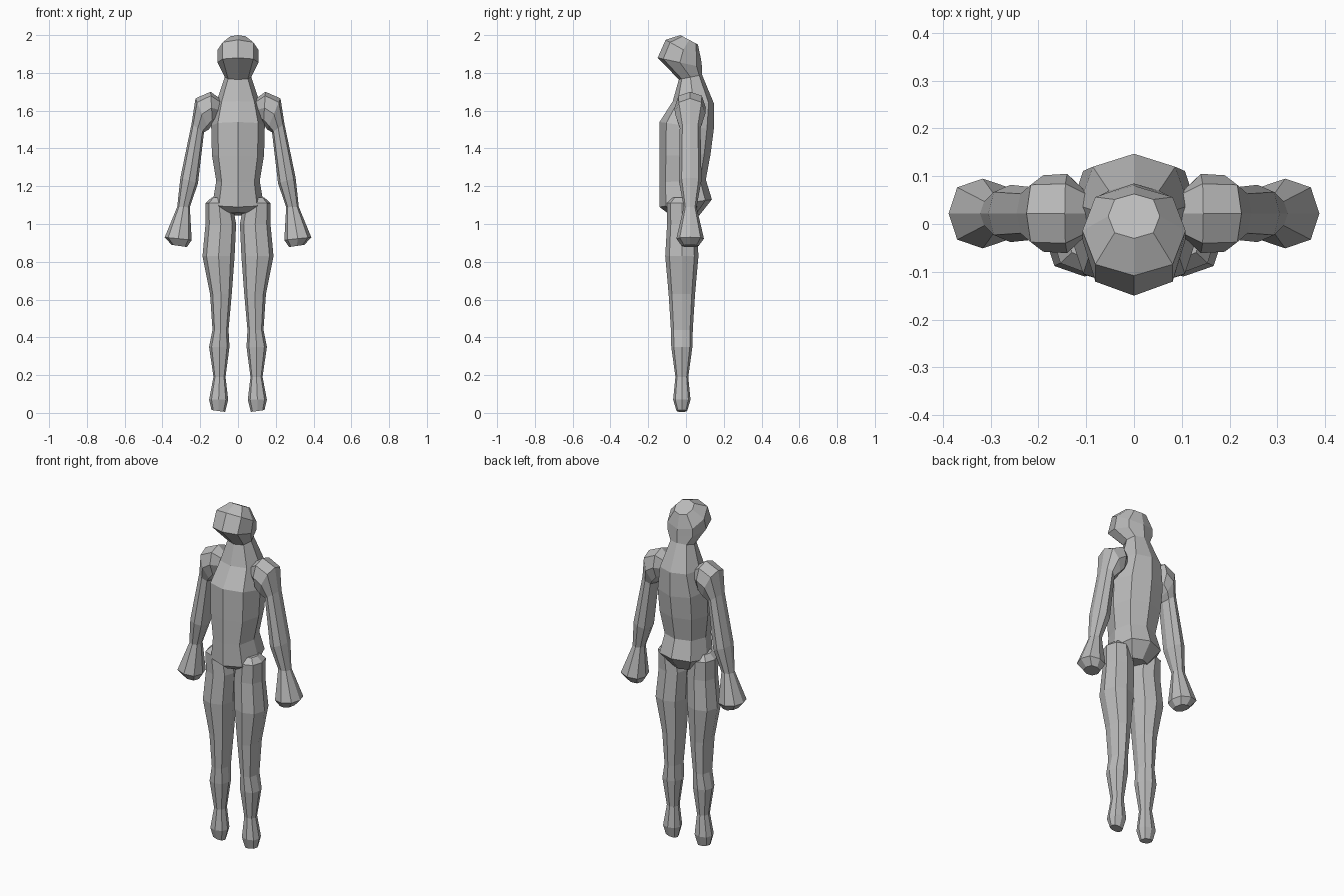
import bpy, bmesh
from math import sin, cos, pi
from mathutils import Vector

if "Cube" in bpy.data.objects:
    bpy.data.objects.remove(bpy.data.objects["Cube"])

grey = bpy.data.materials.new("clay grey")
grey.use_nodes = True
grey.diffuse_color = (0.5, 0.5, 0.5, 1)
grey.node_tree.nodes["Principled BSDF"].inputs["Base Color"].default_value = (0.5, 0.5, 0.5, 1)


def loft(name, rings, to_world, square=1.06):
    """Skin eight-sided rings; each ring is (u0, z0, u1, z1, half_width)."""
    bm = bmesh.new()
    loops = []
    for u0, z0, u1, z1, half in rings:
        mid = Vector(((u0 + u1) / 2, (z0 + z1) / 2))
        arm = Vector((u0, z0)) - mid
        loop = []
        for i in range(8):
            k = square if i % 2 else 1
            p = mid + arm * cos(i * pi / 4) * k
            loop.append(bm.verts.new(to_world(p.x, half * sin(i * pi / 4) * k, p.y)))
        loops.append(loop)
    for a, b in zip(loops, loops[1:]):
        for i in range(8):
            j = (i + 1) % 8
            bm.faces.new((a[i], a[j], b[j], b[i]))
    bm.faces.new(loops[0])
    bm.faces.new(loops[-1])
    bmesh.ops.recalc_face_normals(bm, faces=bm.faces)
    mesh = bpy.data.meshes.new(name)
    bm.to_mesh(mesh)
    bm.free()
    mesh.materials.append(grey)
    obj = bpy.data.objects.new(name, mesh)
    bpy.context.collection.objects.link(obj)


# Torso, neck and head: front (y, z), back (y, z), half width
body = [
    (-.10, 1.06, .07, 1.045, .07),
    (-.14, 1.09, .137, 1.13, .135),
    (-.14, 1.22, .105, 1.235, .115),
    (-.14, 1.36, .13, 1.37, .138),
    (-.14, 1.54, .147, 1.50, .142),
    (-.07, 1.65, .147, 1.64, .115),
    (-.038, 1.765, .085, 1.79, .07),
    (-.15, 1.88, .085, 1.83, .108),
    (-.108, 1.975, .08, 1.87, .108),
    (-.03, 2.0, .063, 1.95, .054),
]
loft("torso_and_head", body, lambda u, w, z: (w, u, z))

# Arm from shoulder to fist: outer (x, z), inner (x, z), half depth
arm = [
    (.09, 1.66, .12, 1.55, .05),
    (.145, 1.70, .135, 1.53, .083),
    (.225, 1.665, .155, 1.50, .08),
    (.246, 1.53, .18, 1.485, .055),
    (.305, 1.245, .212, 1.215, .06),
    (.322, 1.09, .255, 1.09, .034),
    (.388, .93, .245, .915, .073),
    (.352, .89, .27, .878, .045),
]

# Leg from hip to foot: outer (x, z), inner (x, z), half depth
leg = [
    (.14, 1.14, .06, 1.14, .05),
    (.172, 1.11, .03, 1.11, .08),
    (.172, 1.0, .01, 1.0, .078),
    (.188, .83, .018, .83, .088),
    (.148, .63, .033, .63, .07),
    (.135, .44, .05, .44, .058),
    (.153, .35, .045, .35, .056),
    (.13, .19, .066, .19, .034),
    (.153, .07, .052, .07, .046),
    (.14, .015, .068, .005, .028),
]
for side, s in (("left", 1), ("right", -1)):
    loft(side + "_arm", arm, lambda u, w, z: (s * u, w + .022, z))
    loft(side + "_leg", leg, lambda u, w, z: (s * u, w - .022, z))
